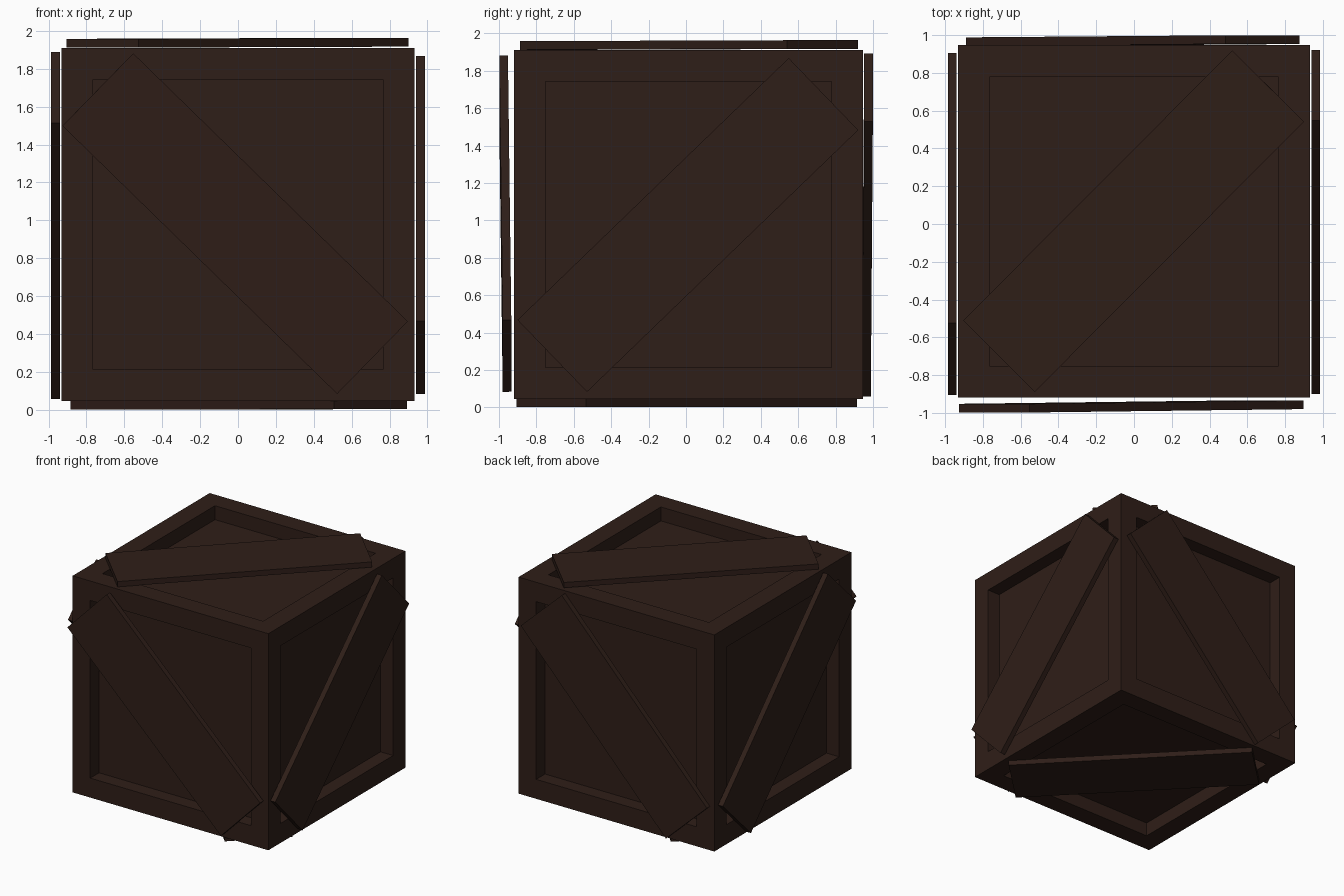
import bpy, bmesh
from mathutils import Vector, Matrix

if "Cube" in bpy.data.objects:
    bpy.data.objects.remove(bpy.data.objects["Cube"])

wood = bpy.data.materials.new("dark_wood")
wood.diffuse_color = (0.028, 0.013, 0.009, 1)
wood.use_nodes = True
wood.node_tree.nodes["Principled BSDF"].inputs["Base Color"].default_value = wood.diffuse_color


def finish(bm, name):
    bmesh.ops.recalc_face_normals(bm, faces=bm.faces)
    mesh = bpy.data.meshes.new(name)
    bm.to_mesh(mesh)
    bm.free()
    mesh.materials.append(wood)
    obj = bpy.data.objects.new(name, mesh)
    bpy.context.collection.objects.link(obj)
    return obj


# Crate body: cube with a straight-walled recess in every face
SIZE, BORDER, DEPTH = 1.865, 0.237, 0.12
bm = bmesh.new()
bmesh.ops.create_cube(bm, size=SIZE, matrix=Matrix.Translation((0, 0.014, 0.978)))
panels = list(bm.faces)
bmesh.ops.inset_individual(bm, faces=panels, thickness=BORDER)
for panel in panels:
    inward = -panel.normal * DEPTH
    new = bmesh.ops.extrude_discrete_faces(bm, faces=[panel])["faces"][0]
    bmesh.ops.translate(bm, verts=new.verts, vec=inward)
finish(bm, "crate_body")


# Diagonal brace: board running between two end centres, facing outward
def brace(name, start, end, outward, width=0.535, thick=0.046):
    a, b = Vector(start), Vector(end)
    along = (b - a).normalized()
    across = Vector(outward).cross(along).normalized()
    out = along.cross(across)
    m = Matrix((along * (b - a).length, across * width, out * thick)).transposed().to_4x4()
    m.translation = (a + b) / 2
    bm = bmesh.new()
    bmesh.ops.create_cube(bm, size=1, matrix=m)
    finish(bm, name)


brace("front_brace", (-0.74, -0.975, 1.69), (0.71, -0.957, 0.275), (0, -1, 0))
brace("back_brace", (0.68, 0.976, 1.71), (-0.695, 0.965, 0.24), (0, 1, 0))
brace("right_brace", (0.963, -0.715, 0.275), (0.963, 0.735, 1.675), (1, 0, 0))
brace("left_brace", (-0.963, -0.715, 1.70), (-0.963, 0.715, 0.245), (-1, 0, 0))
brace("top_brace", (-0.715, -0.70, 1.935), (0.71, 0.73, 1.94), (0, 0, 1))
brace("bottom_brace", (0.70, -0.72, 0.026), (-0.69, 0.73, 0.024), (0, 0, -1))
